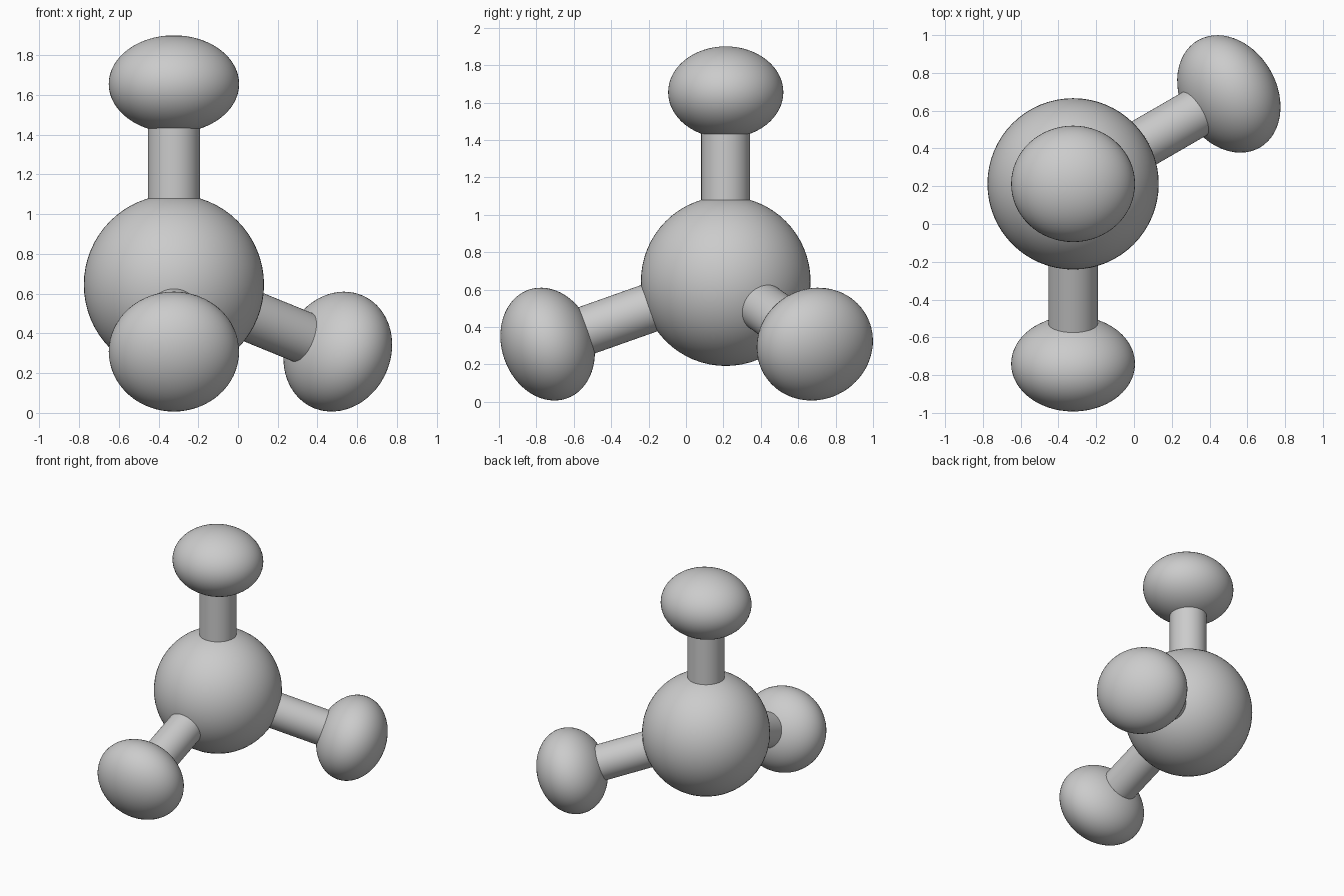
import bpy
from math import radians, acos
from mathutils import Matrix, Vector

if "Cube" in bpy.data.objects:
    bpy.data.objects.remove(bpy.data.objects["Cube"])

CENTER = Vector((-0.3225, 0.2125, 0.645))
CORE_RADIUS = 0.4535
REACH = 1.01            # core centre to lobe centre
TILT = acos(-1 / 3)     # tetrahedral angle away from straight up


def finish(name, matrix):
    ob = bpy.context.object
    ob.name = name
    # bake orientation, position and squash into the mesh about the core centre
    ob.data.transform(Matrix.Translation(CENTER).inverted() @ matrix)
    ob.location = CENTER
    bpy.ops.object.shade_smooth_by_angle(angle=radians(40))
    return ob


# Large central ball
bpy.ops.mesh.primitive_uv_sphere_add(segments=64, ring_count=32, radius=CORE_RADIUS)
finish("central_ball", Matrix.Translation(CENTER))


def arm(label, tilt, azimuth):
    # Local +z is the arm axis, local x stays horizontal
    frame = (Matrix.Translation(CENTER) @ Matrix.Rotation(azimuth, 4, 'Z')
             @ Matrix.Rotation(tilt, 4, 'X'))

    # Connecting rod, both ends buried in the balls
    bpy.ops.mesh.primitive_cylinder_add(vertices=48, radius=0.131, depth=1)
    start, end = 0.35, 0.9
    finish(label + "_rod", frame @ Matrix.Translation((0, 0, (start + end) / 2))
           @ Matrix.Diagonal((1, 1, end - start, 1)))

    # Squashed outer ball
    bpy.ops.mesh.primitive_uv_sphere_add(segments=64, ring_count=32, radius=1)
    finish(label + "_ball", frame @ Matrix.Translation((0, 0, REACH))
           @ Matrix.Diagonal((0.328, 0.308, 0.245, 1)))


arm("top", 0, 0)
arm("front", TILT, 0)
arm("back_right", TILT, radians(120))
